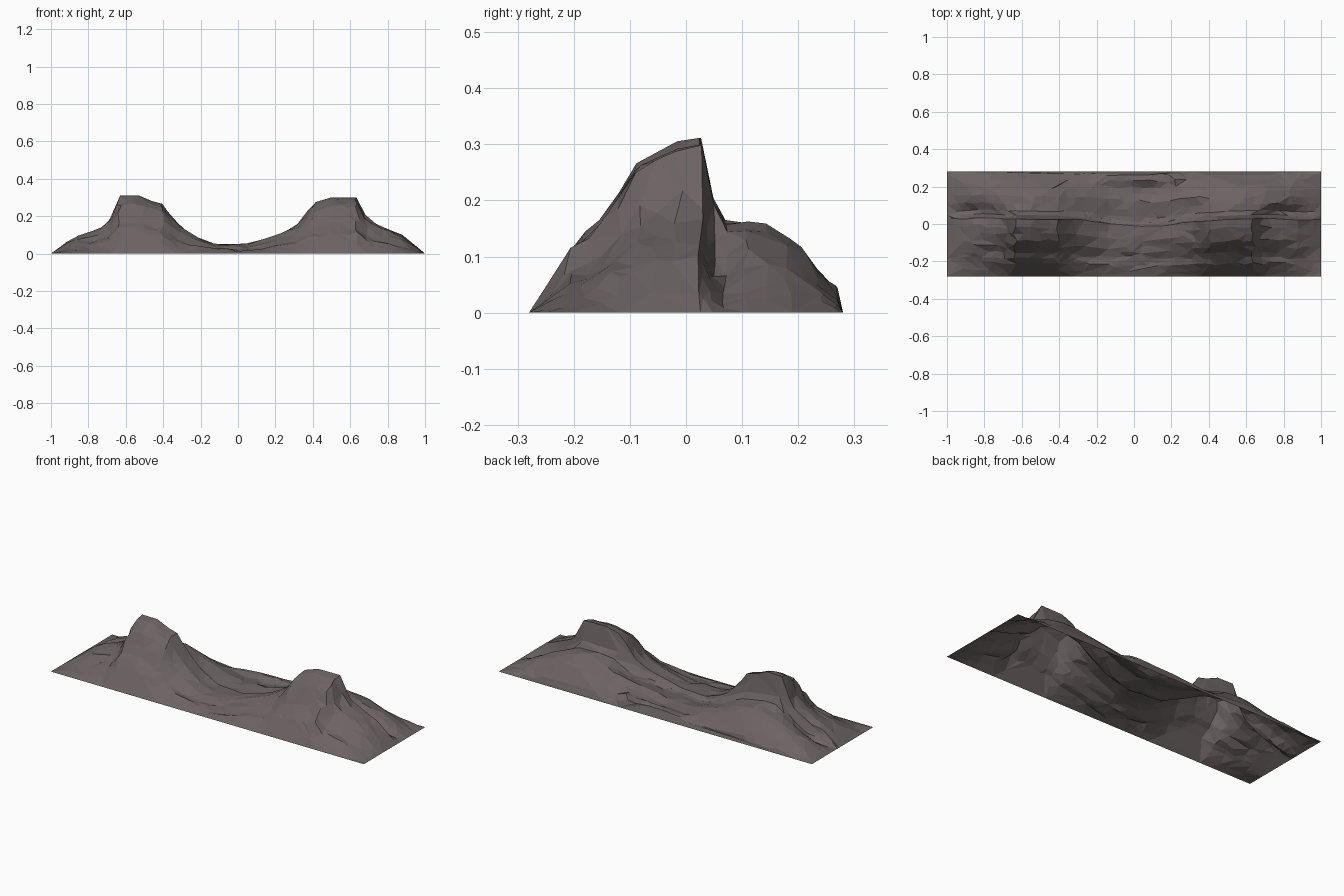
import bpy, bmesh, random
from math import radians, exp
from mathutils import Vector, noise

if "Cube" in bpy.data.objects:
    bpy.data.objects.remove(bpy.data.objects["Cube"])

random.seed(4)
NX = 44
HX, HY = 1.0, 0.28
# Grid lines across the depth, closest together at the cliff behind the crest
YS = [-.28, -.245, -.21, -.18, -.15, -.12, -.085, -.05, -.015, .028, .036, .05, .072,
      .11, .15, .185, .212, .24, .27, .28]

# Crest height along x: two flat-topped hills with a low saddle
CREST = [(-1, 0), (-.88, .09), (-.70, .155), (-.67, .21), (-.64, .31), (-.53, .315),
         (-.47, .285), (-.4, .265), (-.35, .19), (-.25, .11), (-.15, .057), (.05, .05),
         (.2, .10), (.34, .17), (.39, .265), (.5, .303), (.64, .30), (.665, .23),
         (.7, .18), (.88, .105), (1, 0)]
# Back shoulder height along x
SHOULDER = [(-1, 0), (-.85, .07), (-.68, .13), (-.55, .155), (-.42, .14), (-.28, .08),
            (-.15, .045), (.1, .045), (.28, .09), (.42, .135), (.58, .16), (.7, .145),
            (.85, .08), (1, 0)]
# Cross-sections along y, as fractions of the heights above
FRONT = [(-.28, 0), (-.21, .35), (-.16, .48), (-.12, .68), (-.085, .85), (-.015, .97),
         (.028, 1), (.036, .82), (.05, .66), (.072, .53), (.12, .4), (.18, .1), (.28, 0)]
BACK = [(-.28, 0), (-.02, .4), (.072, .98), (.11, 1), (.15, .96), (.2, .78),
        (.24, .5), (.27, .25), (.28, 0)]
# Small ledge behind the saddle
LEDGE_X = [(-.3, 0), (-.2, .045), (-.05, .06), (.1, .068), (.16, .08), (.22, .07), (.32, 0)]
LEDGE_Y = [(.15, 0), (.2, .55), (.225, .6), (.24, 1), (.27, .6), (.28, 0)]


def lerp(pts, t):
    if t <= pts[0][0]:
        return pts[0][1]
    for (a, p), (b, q) in zip(pts, pts[1:]):
        if t <= b:
            return p + (q - p) * (t - a) / (b - a)
    return pts[-1][1]


def crest_shift(x):
    """The crest wanders, and swings forward through the saddle."""
    return -.045 * exp(-((x - .05) / .25) ** 2) + .012 * noise.noise(Vector((x * 6, 1.7, 0)))


def height(x, y):
    z = max(lerp(CREST, x) * lerp(FRONT, y - crest_shift(x) * (1 - (y / HY) ** 2)),
            lerp(SHOULDER, x) * lerp(BACK, y), lerp(LEDGE_X, x) * lerp(LEDGE_Y, y))
    edge = max(0, min(1, (HX - abs(x)) / .12, (HY - abs(y)) / .06))
    # gullies running down both outer ends
    if abs(x) > .68:
        z -= .04 * edge * exp(-((y - .07) / .03) ** 2) * min(1, (abs(x) - .68) / .08)
    # broken, stepped rock along the strata
    rough = (round(3.5 * noise.noise(Vector((x * 5, y * 20, 3.1)))) / 3.5
             + .5 * noise.noise(Vector((x * 13, y * 30, 8))))
    return max(0, z + edge * .014 * rough * max(0, 1 - max(0, z - .15) / .2))


# Rocky sheet, open underneath, with slightly uneven grid points
bm = bmesh.new()
rows = []
for y0 in YS:
    row = []
    for i in range(NX + 1):
        x, y = -HX + 2 * HX * i / NX, y0
        if abs(y0) < HY:
            y += crest_shift(x) * (1 - (y0 / HY) ** 2)
            if not 0 < y0 < .1:
                y += random.uniform(-.008, .008)
        if 0 < i < NX:
            x += random.uniform(-.014, .014)
        row.append(bm.verts.new((x, y, height(x, y))))
    rows.append(row)
for a, b in zip(rows, rows[1:]):
    for i in range(NX):
        bm.faces.new((a[i], a[i + 1], b[i + 1], b[i]))
bmesh.ops.triangulate(bm, faces=bm.faces[:])

# Merge nearly flat neighbours into broad irregular facets
bmesh.ops.dissolve_limit(bm, angle_limit=radians(9), verts=bm.verts[:], edges=bm.edges[:])
bmesh.ops.triangulate(bm, faces=[f for f in bm.faces if len(f.verts) > 4])
me = bpy.data.meshes.new("rocky_hills")
bm.to_mesh(me)
bm.free()
hills = bpy.data.objects.new("rocky_hills", me)
bpy.context.collection.objects.link(hills)

# Brown-grey stone
mat = bpy.data.materials.new("stone")
mat.diffuse_color = (.15, .125, .125, 1)
mat.use_nodes = True
mat.node_tree.nodes["Principled BSDF"].inputs["Base Color"].default_value = mat.diffuse_color
me.materials.append(mat)
